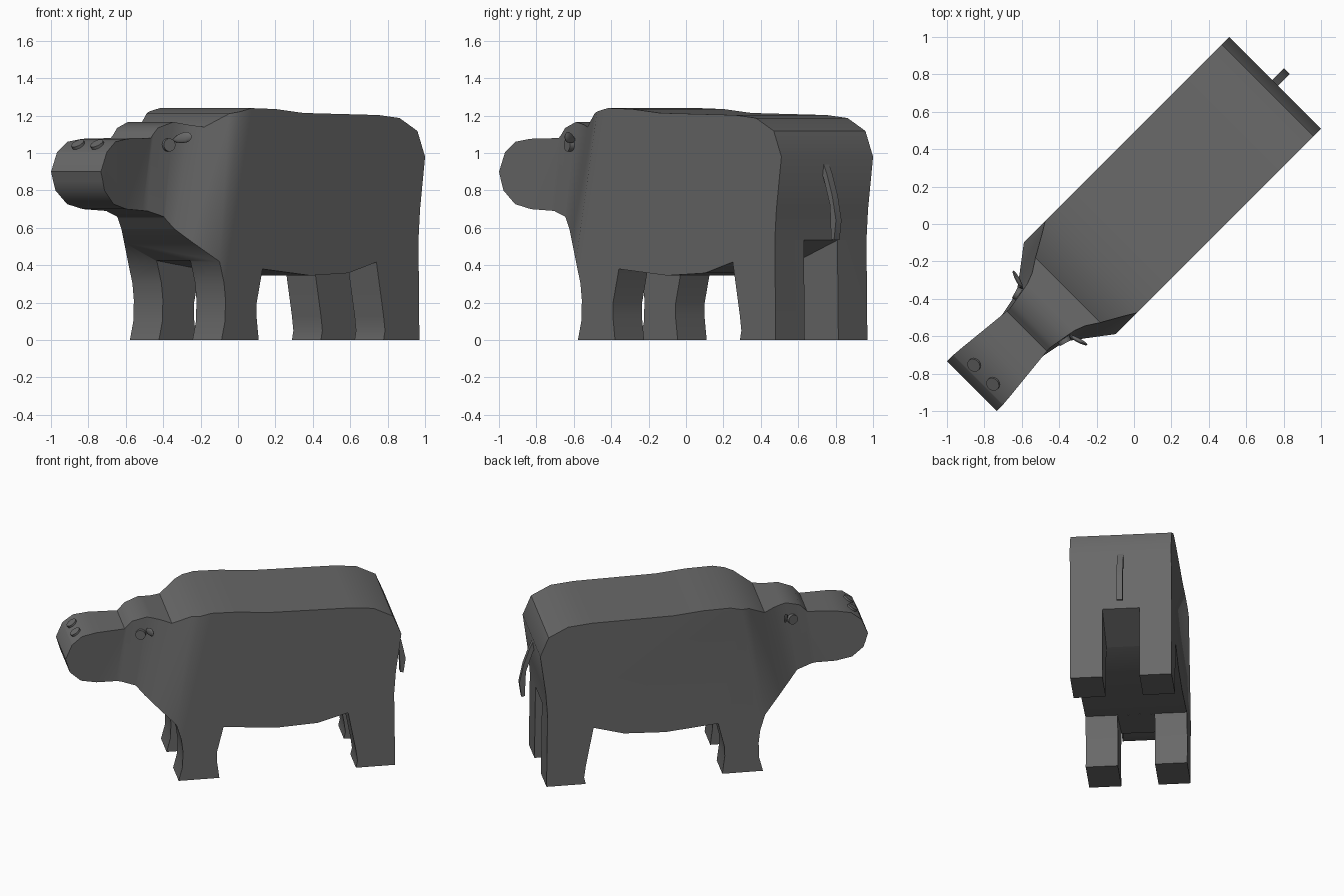
import bpy, bmesh, math
from mathutils import Matrix, Vector

if "Cube" in bpy.data.objects:
    bpy.data.objects.remove(bpy.data.objects["Cube"])

# The animal is built along local x (head at -x), then turned 45 degrees
TURN = Matrix.Rotation(math.radians(45), 4, 'Z')

hide = bpy.data.materials.new("dark grey hide")
hide.diffuse_color = (0.14, 0.14, 0.14, 1)
hide.use_nodes = True
hide.node_tree.nodes["Principled BSDF"].inputs["Base Color"].default_value = hide.diffuse_color

# Half width of the body along its slanted length
WIDTH = [(-1.3, .192), (-1.15, .188), (-.93, .165), (-.78, .15), (-.63, .178),
         (-.57, .20), (-.49, .25), (-.34, .3465)]
LEAN = 0.2


def body_half_width(s, z):
    q = s + LEAN * (1.15 - z)
    if q <= WIDTH[0][0]:
        return WIDTH[0][1]
    for (a, wa), (b, wb) in zip(WIDTH, WIDTH[1:]):
        if q <= b:
            return wa + (wb - wa) * (q - a) / (b - a)
    return WIDTH[-1][1]


def finish(name, bm, angle=35):
    bmesh.ops.transform(bm, matrix=TURN, verts=bm.verts)
    bmesh.ops.recalc_face_normals(bm, faces=bm.faces)
    me = bpy.data.meshes.new(name)
    bm.to_mesh(me)
    bm.free()
    me.materials.append(hide)
    ob = bpy.data.objects.new(name, me)
    bpy.context.collection.objects.link(ob)
    smooth(ob, angle)
    return ob


def smooth(ob, angle=35):
    bpy.ops.object.select_all(action='DESELECT')
    ob.select_set(True)
    bpy.context.view_layer.objects.active = ob
    bpy.ops.object.shade_smooth_by_angle(angle=math.radians(angle))


def slab(name, profile, half_width, knots=()):
    """Side profile, cut at the width knots, widened to both sides."""
    bm = bmesh.new()
    bm.faces.new([bm.verts.new((s, 0, z)) for s, z in profile])
    for q in knots:
        bmesh.ops.bisect_plane(bm, geom=bm.verts[:] + bm.edges[:] + bm.faces[:], dist=1e-5,
                               plane_co=(q, 0, 1.15), plane_no=(1, 0, -LEAN))
    near = bm.verts[:]
    ext = bmesh.ops.extrude_face_region(bm, geom=bm.faces[:], use_keep_orig=True)
    far = [g for g in ext['geom'] if isinstance(g, bmesh.types.BMVert)]
    for verts, side in ((near, -1), (far, 1)):
        for v in verts:
            v.co.y = side * half_width(v.co.x, v.co.z)
    return finish(name, bm)


# Body, head and legs in one side profile
profile = [
    # rump and hind leg
    (.875, 1.187), (1.01, 1.118), (1.068, .98), (1.03, .7), (1.018, .535), (1.025, 0),
    (.754, 0), (.765, .05), (.754, .13), (.70, .417),
    # belly and front leg
    (.489, .358), (.202, .345), (-.161, .38), (-.205, .2), (-.207, .13), (-.19, 0),
    (-.471, 0), (-.445, .1), (-.441, .214), (-.452, .305), (-.486, .42),
    # chest, jaw and muzzle
    (-.60, .52), (-.681, .594), (-.738, .66), (-.84, .69), (-1.008, .70),
    (-1.117, .727), (-1.195, .80), (-1.225, .90), (-1.18, 1.005), (-1.109, 1.06),
    (-1.008, 1.076),
    # brow, neck and back
    (-.81, 1.08), (-.76, 1.134), (-.66, 1.166), (-.50, 1.139), (-.38, 1.21),
    (-.245, 1.24), (-.063, 1.235), (.149, 1.214), (.716, 1.203),
]
body = slab("body", profile, body_half_width, [q for q, _ in WIDTH[1:]])

# Gaps between the left and right legs
gaps = [
    [(-.7, .445), (-.49, .425), (-.15, .378), (-.15, -.1), (-.7, -.1)],
    [(.66, .40), (.70, .417), (1.02, .535), (1.2, .6), (1.2, -.1), (.66, -.1)],
]
for i, gap in enumerate(gaps):
    cutter = slab("leg_gap_cutter_%d" % i, gap, lambda s, z: .127)
    cutter.hide_render = True
    mod = body.modifiers.new("gap", 'BOOLEAN')
    mod.operation, mod.solver, mod.object = 'DIFFERENCE', 'EXACT', cutter
    bpy.context.view_layer.objects.active = body
    bpy.ops.object.modifier_apply(modifier=mod.name)
    bpy.data.objects.remove(cutter)
smooth(body)

# Tail
slab("tail", [(1.03, .98), (1.045, .975), (1.085, .89), (1.126, .775), (1.155, .64),
              (1.14, .535), (1.118, .54), (1.11, .72), (1.06, .87), (1.03, .92)],
     lambda s, z: .021)


def disc(name, centre, normal, radius, depth):
    bm = bmesh.new()
    turn = Vector((0, 0, 1)).rotation_difference(Vector(normal)).to_matrix().to_4x4()
    bmesh.ops.create_cone(bm, cap_ends=True, segments=16, radius1=radius, radius2=radius,
                          depth=depth, matrix=Matrix.Translation(centre) @ turn)
    finish(name, bm)


for side, label in ((-1, "right"), (1, "left")):
    # Nostrils and eyes
    disc("nostril_" + label, (-1.13, side * .072, 1.036), (-.55, 0, .83), .037, .04)
    disc("eye_" + label, (-.703, side * .175, 1.043), (-.3, side * .95, 0), .035, .035)

    # Ears: flattened teardrops pointing outwards and back
    bm = bmesh.new()
    bmesh.ops.create_uvsphere(bm, u_segments=12, v_segments=8, radius=1)
    for v in bm.verts:
        taper = .75 + .25 * v.co.x
        v.co = (v.co.x * .058, v.co.y * .012, v.co.z * .036 * taper)
    place = Matrix.Translation((-.65, side * .228, 1.08)) \
        @ Matrix.Rotation(side * math.radians(73), 4, 'Z') \
        @ Matrix.Rotation(math.radians(-12), 4, 'Y')
    bmesh.ops.transform(bm, matrix=place, verts=bm.verts)
    finish("ear_" + label, bm)
